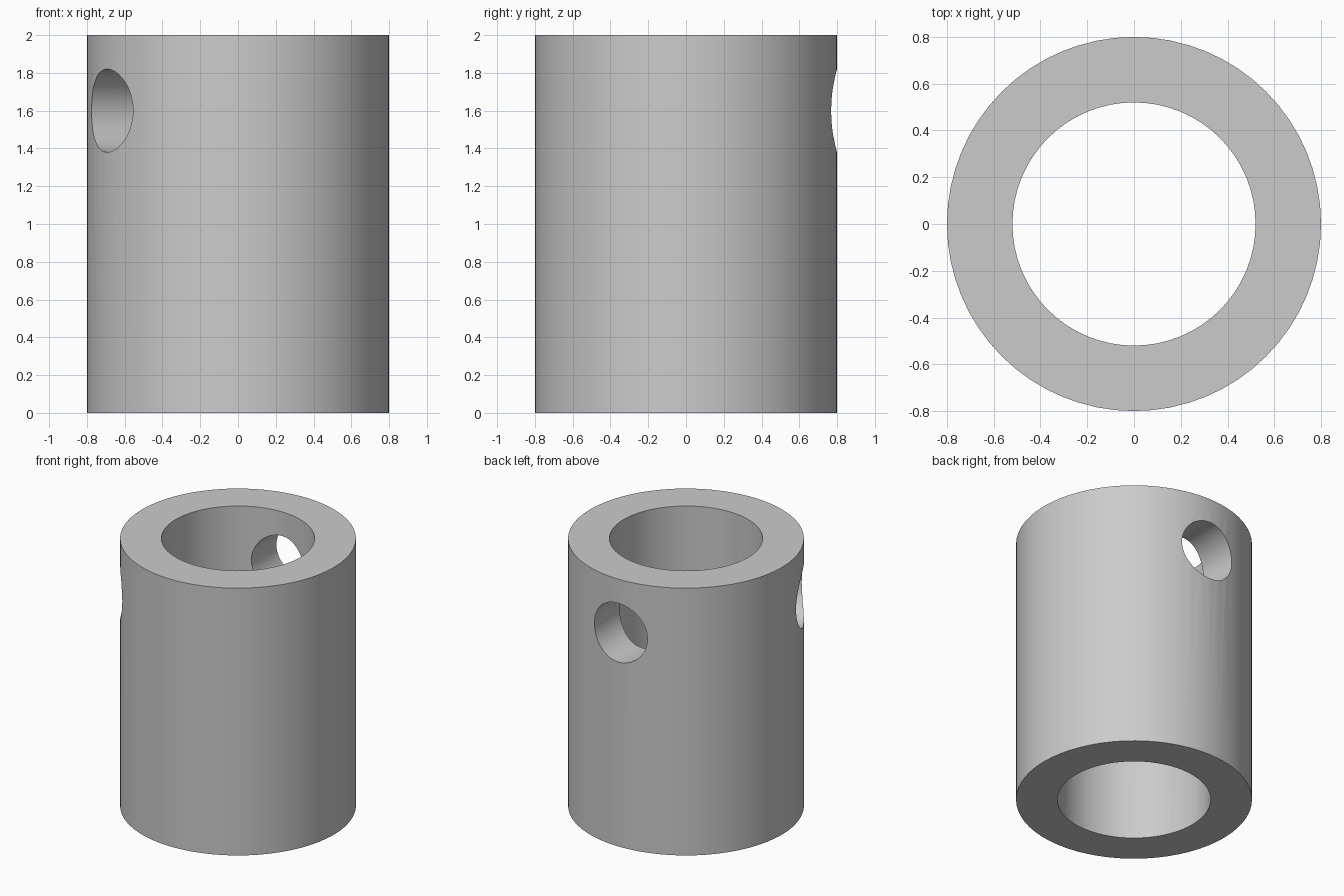
import bpy, math

if "Cube" in bpy.data.objects:
    bpy.data.objects.remove(bpy.data.objects["Cube"])

R_OUT, R_IN, HEIGHT = 0.8, 0.52, 2.0
HOLE_R, HOLE_Z = 0.22, 1.6

grey = bpy.data.materials.new("plain grey")
grey.diffuse_color = (0.6, 0.6, 0.6, 1)
grey.use_nodes = True
grey.node_tree.nodes["Principled BSDF"].inputs["Base Color"].default_value = grey.diffuse_color


def cylinder(name, radius, depth, sides, location, rotation=(0, 0, 0)):
    bpy.ops.mesh.primitive_cylinder_add(vertices=sides, radius=radius, depth=depth,
                                        location=location, rotation=rotation)
    obj = bpy.context.object
    obj.name = name
    obj.data.materials.append(grey)
    return obj


# Outer body of the collar
sleeve = cylinder("sleeve", R_OUT, HEIGHT, 64, (0, 0, HEIGHT / 2))

# Central bore, then two radial holes 120 degrees apart
cutters = [cylinder("bore_cutter", R_IN, HEIGHT + 0.4, 64, (0, 0, HEIGHT / 2))]
for degrees in (90, 210):
    a = math.radians(degrees)
    mid = 0.65
    cutters.append(cylinder("side_hole_cutter", HOLE_R, 0.7, 48,
                            (mid * math.cos(a), mid * math.sin(a), HOLE_Z),
                            (0, math.pi / 2, a)))

bpy.context.view_layer.objects.active = sleeve
for cutter in cutters:
    mod = sleeve.modifiers.new("cut", 'BOOLEAN')
    mod.operation = 'DIFFERENCE'
    mod.solver = 'EXACT'
    mod.object = cutter
    bpy.ops.object.modifier_apply(modifier=mod.name)
for cutter in cutters:
    bpy.data.objects.remove(cutter)

# Smooth round walls with crisp rims
bpy.ops.object.select_all(action='DESELECT')
sleeve.select_set(True)
bpy.ops.object.shade_smooth_by_angle(angle=math.radians(30))
